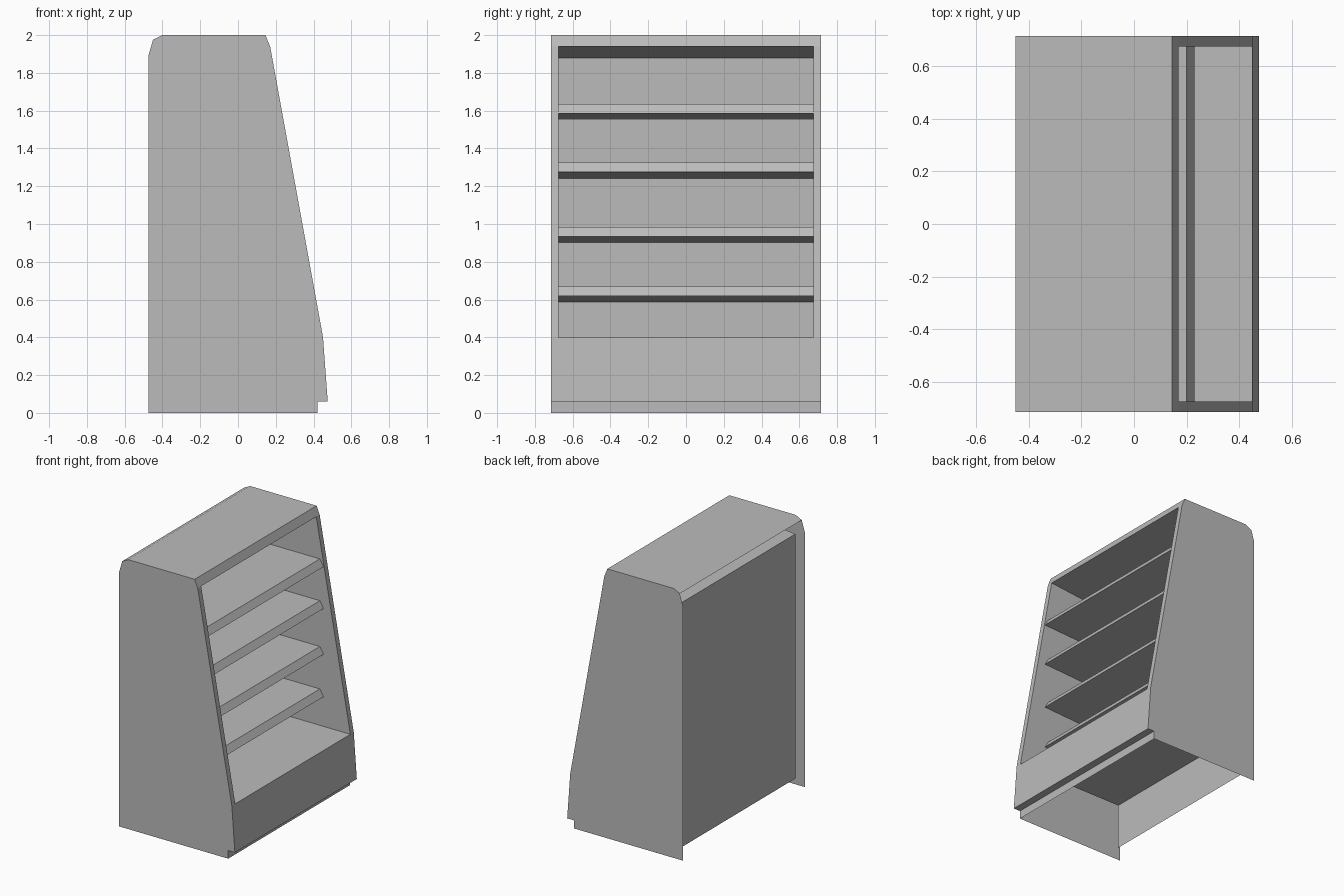
import bpy
import bmesh

cube = bpy.data.objects.get("Cube")
if cube:
    bpy.data.objects.remove(cube, do_unlink=True)

# Single painted metal colour
grey = bpy.data.materials.new("light_grey")
grey.use_nodes = True
colour = (0.5, 0.5, 0.5, 1)
grey.diffuse_color = colour
grey.node_tree.nodes["Principled BSDF"].inputs["Base Color"].default_value = colour

OUTER = 0.715   # half width of the cabinet
INNER = 0.675   # half width of the display opening


def finish(name, bm):
    mesh = bpy.data.meshes.new(name)
    bm.to_mesh(mesh)
    bm.free()
    mesh.materials.append(grey)
    bpy.context.collection.objects.link(bpy.data.objects.new(name, mesh))


def folded_sheet(name, path, half):
    """Sweep an x-z path across the width as thin sheet metal."""
    bm = bmesh.new()
    rows = [[bm.verts.new((x, y, z)) for y in (-half, half)] for x, z in path]
    for a, b in zip(rows, rows[1:]):
        bm.faces.new((a[0], a[1], b[1], b[0]))
    finish(name, bm)


def side_plate(name, profile, y, outward):
    """Flat x-z outline facing towards -y or +y."""
    bm = bmesh.new()
    face = bm.faces.new([bm.verts.new((x, y, z)) for x, z in profile])
    face.normal_update()
    if face.normal.y * outward < 0:
        face.normal_flip()
    finish(name, bm)


def prism(name, profile, half):
    """Solid x-z outline extruded across the width."""
    bm = bmesh.new()
    face = bm.faces.new([bm.verts.new((x, -half, z)) for x, z in profile])
    moved = bmesh.ops.extrude_face_region(bm, geom=[face])["geom"]
    verts = [v for v in moved if isinstance(v, bmesh.types.BMVert)]
    bmesh.ops.translate(bm, verts=verts, vec=(0, 2 * half, 0))
    bmesh.ops.recalc_face_normals(bm, faces=bm.faces)
    finish(name, bm)


# Key points of the side outline
back_top = [(-0.475, 1.89), (-0.45, 1.975), (-0.4, 2)]
brow = [(0.145, 2), (0.17, 1.94)]
lip = (0.45, 0.4)
base = [(0.475, 0.06), (0.42, 0.06), (0.42, 0)]
outline = [(-0.475, 0)] + back_top + brow + [lip] + base

# Lining of the display space
deck_back, ceiling_back = (-0.425, 0.4), (-0.425, 1.88)
lining = [deck_back, lip, brow[1], ceiling_back]

# Side panels, inner walls and the front frame strips
for side, s in (("right", -1), ("left", 1)):
    side_plate(side + "_side_panel", outline, s * OUTER, s)
    side_plate(side + "_inner_wall", lining, s * INNER, -s)
    bm = bmesh.new()
    corners = [(lip, INNER), (lip, OUTER), (brow[1], OUTER), (brow[1], INNER)]
    strip = bm.faces.new([bm.verts.new((p[0], s * y, p[1])) for p, y in corners])
    strip.normal_update()
    if strip.normal.x < 0:
        strip.normal_flip()
    finish(side + "_front_frame", bm)

# Outer skin and lining sheets
folded_sheet("top_cover", back_top[1:] + brow, OUTER)
folded_sheet("front_panel", [lip] + base, OUTER)
folded_sheet("bottom_deck", [deck_back, lip], INNER)
folded_sheet("ceiling", [brow[1], ceiling_back], INNER)
folded_sheet("back_panel", [(-0.425, 0.065), ceiling_back], INNER)

# Wedge shelves with a slanted front lip
for i, z in enumerate((0.67, 0.985, 1.325, 1.635)):
    prism(f"shelf_{i + 1}",
          [(-0.425, z), (0.2, z), (0.23, z - 0.05), (-0.425, z - 0.083)], INNER)
